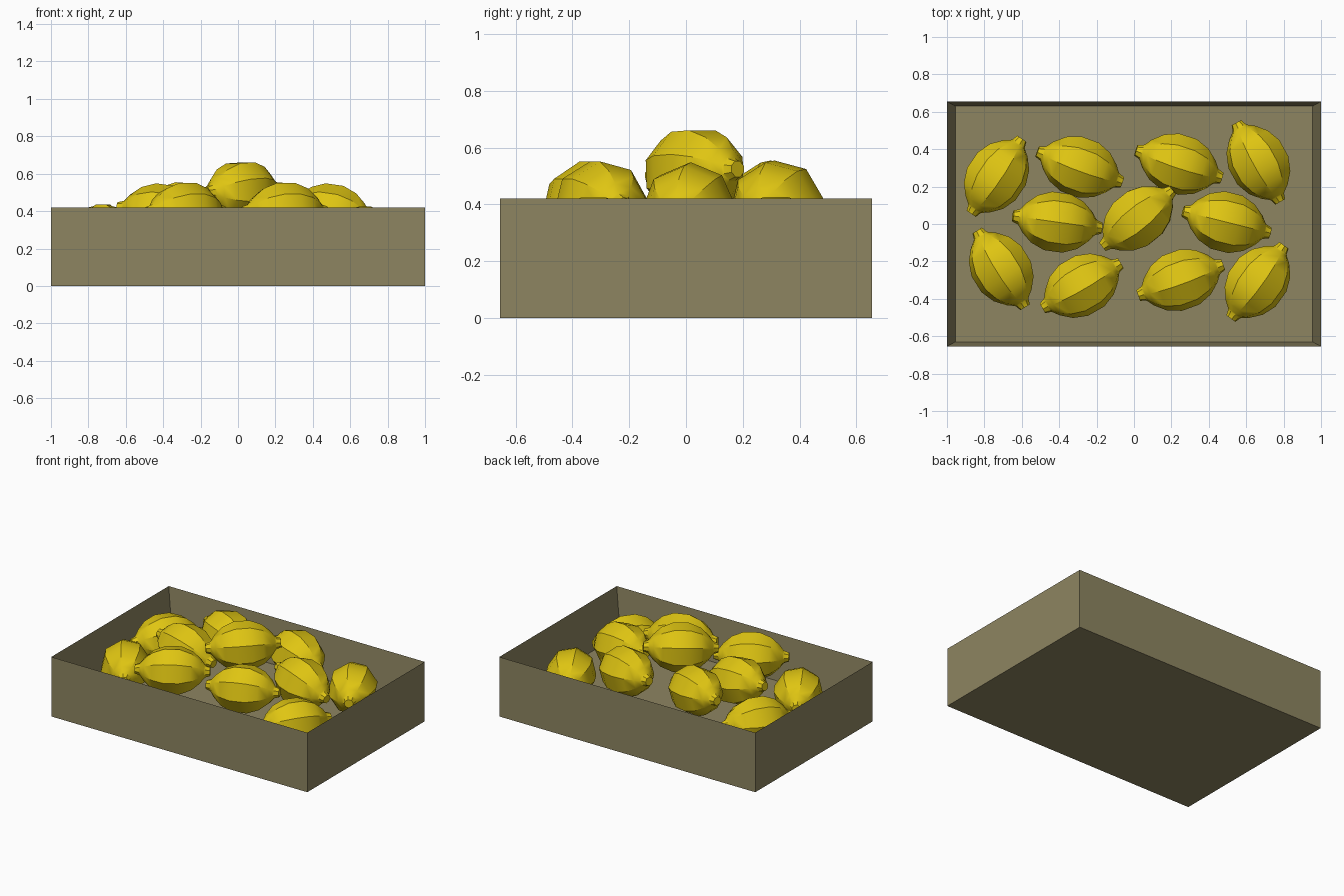
import bpy, bmesh
from math import cos, sin, pi, radians

if "Cube" in bpy.data.objects:
    bpy.data.objects.remove(bpy.data.objects["Cube"], do_unlink=True)


def material(name, rgb):
    mat = bpy.data.materials.new(name)
    mat.use_nodes = True
    mat.diffuse_color = (*rgb, 1)
    mat.node_tree.nodes["Principled BSDF"].inputs["Base Color"].default_value = (*rgb, 1)
    return mat


def add_object(name, bm, mat):
    bmesh.ops.recalc_face_normals(bm, faces=bm.faces)
    mesh = bpy.data.meshes.new(name)
    bm.to_mesh(mesh)
    bm.free()
    mesh.materials.append(mat)
    obj = bpy.data.objects.new(name, mesh)
    bpy.context.collection.objects.link(obj)
    return obj


tan = material("crate tan", (0.27, 0.235, 0.12))
yellow = material("lemon yellow", (0.74, 0.56, 0.006))

# Crate: a solid block whose top is pushed down and tapered inwards
HALF_X, HALF_Y, HEIGHT, FLOOR = 1.0, 0.655, 0.42, 0.1
bm = bmesh.new()
bmesh.ops.create_cube(bm, size=2)
for v in bm.verts:
    v.co = (v.co.x * HALF_X, v.co.y * HALF_Y, (v.co.z + 1) * HEIGHT / 2)
top = max(bm.faces, key=lambda f: f.calc_center_median().z)
inner = bmesh.ops.extrude_discrete_faces(bm, faces=[top])["faces"][0]
rim = [v for v in bm.verts if v.co.z > HEIGHT / 2 and v not in inner.verts]
for v in inner.verts:
    v.co = (v.co.x * 0.955, v.co.y * 0.962, FLOOR)
bottom_ring = list(inner.verts)
# Join the rim to the sunken floor with four sloping walls
for i in range(4):
    a, b = bottom_ring[i], bottom_ring[(i + 1) % 4]
    ra = min(rim, key=lambda v: (v.co.xy - a.co.xy).length)
    rb = min(rim, key=lambda v: (v.co.xy - b.co.xy).length)
    if not any(ra in f.verts and rb in f.verts and a in f.verts for f in bm.faces):
        bm.faces.new((ra, rb, b, a))
add_object("crate", bm, tan)

# Lemon: an eight-sided spindle with a small nub on each end, lying along x
HALF_PROFILE = [(0.05, 0.158), (0.125, 0.128), (0.18, 0.08), (0.205, 0.046),
                (0.212, 0.04), (0.242, 0.03)]
PROFILE = [(-x, r) for x, r in reversed(HALF_PROFILE)] + HALF_PROFILE
SIDES = 8


def lemon(name, location, yaw, tilt, roll):
    bm = bmesh.new()
    rings = []
    for x, r in PROFILE:
        angles = [2 * pi * i / SIDES for i in range(SIDES)]
        rings.append([bm.verts.new((x, r * cos(a), r * sin(a))) for a in angles])
    for low, high in zip(rings, rings[1:]):
        for i in range(SIDES):
            j = (i + 1) % SIDES
            bm.faces.new((low[i], low[j], high[j], high[i]))
    bm.faces.new(rings[0])
    bm.faces.new(rings[-1])
    obj = add_object(name, bm, yellow)
    obj.location = location
    obj.rotation_euler = (radians(roll), radians(tilt), radians(yaw))
    return obj


# Position, yaw, tilt and roll of each lemon
LEMONS = [
    ((-0.735, 0.255, 0.28), 56, 0, 10), ((-0.29, 0.305, 0.395), -20, 4, 8),
    ((0.24, 0.32, 0.395), -18, 4, 8), ((0.665, 0.33, 0.27), -61, 0, 10),
    ((-0.41, 0.01, 0.385), -8, 8, 0), ((0.02, 0.03, 0.512), 39, -3, 22),
    ((0.495, 0.01, 0.385), -14, 8, 0), ((-0.71, -0.24, 0.28), -58, 0, 10),
    ((-0.28, -0.33, 0.395), 30, 0, 8), ((0.25, -0.3, 0.395), 20, 0, 8),
    ((0.66, -0.31, 0.27), 54, 0, 10),
]
bpy.ops.object.select_all(action="DESELECT")
for n, (place, yaw, tilt, roll) in enumerate(LEMONS):
    obj = lemon(f"lemon_{n + 1}", place, yaw, tilt, roll)
    obj.select_set(True)
    bpy.context.view_layer.objects.active = obj
bpy.ops.object.shade_smooth_by_angle(angle=radians(30))
